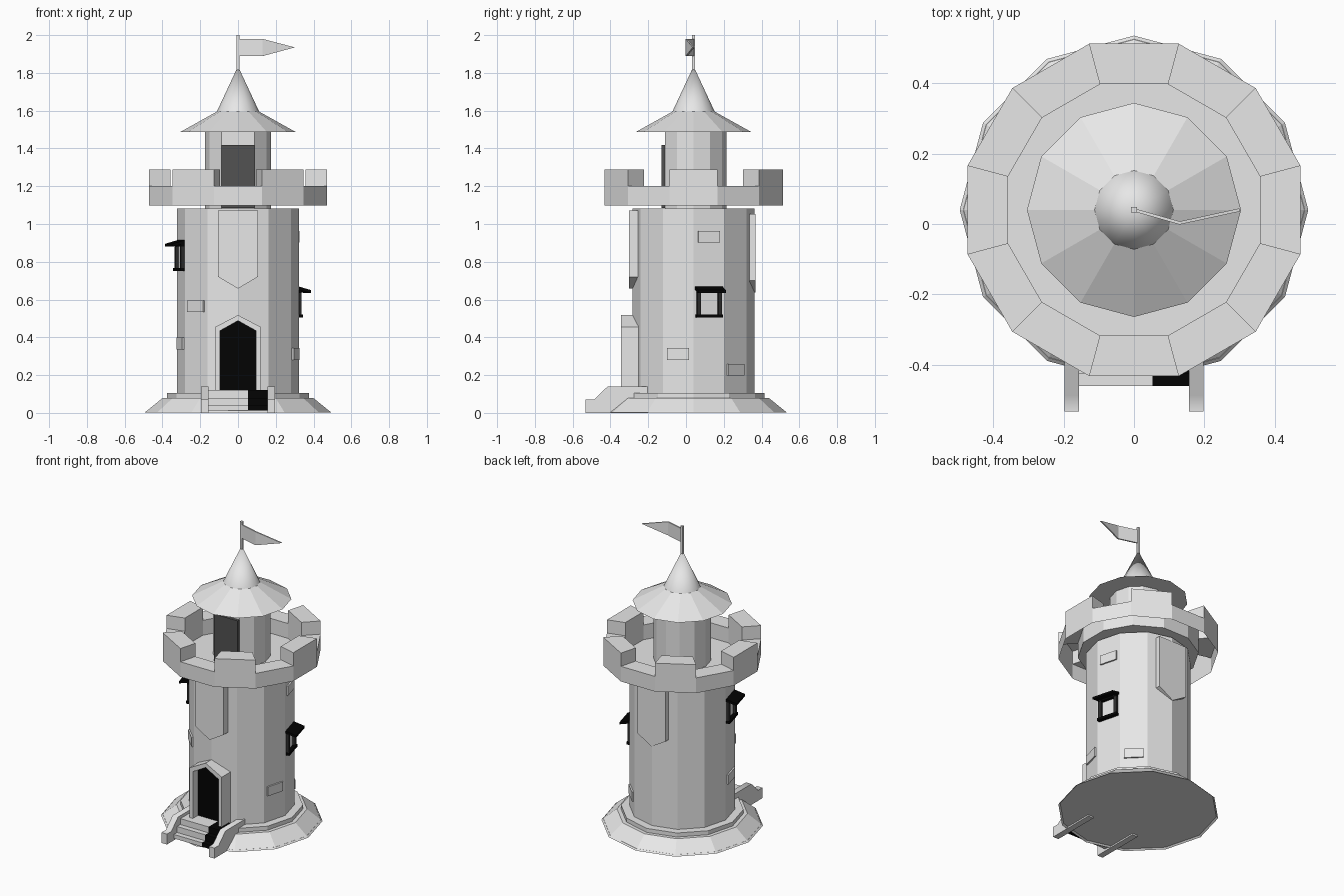
import bpy, bmesh, math
from mathutils import Vector

if "Cube" in bpy.data.objects:
    bpy.data.objects.remove(bpy.data.objects["Cube"])

CY = 0.04           # tower axis sits slightly behind the origin
N = 12              # sides of every round part


def material(name, v):
    m = bpy.data.materials.new(name)
    m.diffuse_color = (v, v, v, 1)
    m.use_nodes = True
    m.node_tree.nodes["Principled BSDF"].inputs["Base Color"].default_value = m.diffuse_color
    return m


STONE = material("light_stone", 0.8)
BLACK = material("black", 0.001)
DARK = material("window_grey", 0.025)
DOOR_GREY = material("dark_grey", 0.085)


def make(name, verts, faces, mat, fix=True):
    me = bpy.data.meshes.new(name)
    me.from_pydata([tuple(v) for v in verts], [], faces)
    bm = bmesh.new()
    bm.from_mesh(me)
    bmesh.ops.remove_doubles(bm, verts=bm.verts, dist=1e-5)
    if fix:
        bmesh.ops.recalc_face_normals(bm, faces=bm.faces)
    bm.to_mesh(me)
    bm.free()
    me.materials.append(mat)
    ob = bpy.data.objects.new(name, me)
    bpy.context.collection.objects.link(ob)
    return ob


def lathe(name, profile, mat=STONE, rot=0.0, start=0, count=N):
    """Turn an (r, z) profile about the tower axis in flat sides."""
    verts, faces, k = [], [], len(profile)
    for i in range(count + 1):
        a = math.radians(rot + (start + i) * 360 / N)
        verts += [(r * math.cos(a), CY + r * math.sin(a), z) for r, z in profile]
    for i in range(count):
        for j in range(k - 1):
            faces.append((i * k + j, (i + 1) * k + j, (i + 1) * k + j + 1, i * k + j + 1))
    return make(name, verts, faces, mat, False)


def extrude(name, pts, d0, d1, place, mat=STONE):
    """Extrude a 2D outline from d0 to d1; place maps (u, v, d) to the world."""
    k = len(pts)
    verts = [place(u, v, d) for d in (d0, d1) for u, v in pts]
    faces = [tuple(range(k)), tuple(range(k, 2 * k))]
    faces += [(i, (i + 1) % k, k + (i + 1) % k, k + i) for i in range(k)]
    return make(name, verts, faces, mat)


def on_wall(deg):
    a = math.radians(deg)
    out, side = Vector((math.cos(a), math.sin(a), 0)), Vector((-math.sin(a), math.cos(a), 0))
    return lambda u, v, d: Vector((0, CY, v)) + side * u + out * d


def wall_rect(u0, u1, z0, z1):
    return [(u0, z0), (u1, z0), (u1, z1), (u0, z1)]


# base and tower body
lathe("base", [(0, 0.01), (0.485, 0.01), (0.495, 0.001), (0.40, 0.078), (0.375, 0.078), (0.375, 0.105), (0.31, 0.105)])
lathe("tower_body", [(0.323, 0.1), (0.323, 1.082), (0.17, 1.082)])

# battlement: a shell open underneath, every other segment raised
RO, RI, LOW, HIGH = 0.489, 0.37, 1.2, 1.289
for i in range(N):
    raised = i % 2 == 0
    h = HIGH if raised else LOW
    lathe("merlon" if raised else "crenel",
          [(RO, 1.098), (RO, h), (RI, h), (RI, 1.1), (0.17, 1.1)], rot=-15, start=i, count=1)
    if raised:
        for s in (-1, 1):
            p = on_wall(i * 30 + 15 * s)
            ends = [p(0, LOW, RI), p(0, LOW, RO), p(0, HIGH, RO), p(0, HIGH, RI)]
            make("merlon_end", ends, [(0, 1, 2, 3) if s < 0 else (3, 2, 1, 0)], STONE, False)

# turret with a flat front holding a dark door
front = on_wall(-90)
lathe("turret_wall", [(0.175, 1.075), (0.175, 1.495)], start=10, count=10)
make("turret_lintel", [front(u, z, 0.1516) for u, z in wall_rect(-0.0875, 0.0875, 1.415, 1.495)],
     [(0, 1, 2, 3)], STONE, False)
extrude("turret_door", wall_rect(-0.0885, 0.0885, 1.085, 1.417), 0.15, 0.17, front, DOOR_GREY)

# pointed roof: faceted eaves, smooth spire
roof = lathe("roof", [(0, 1.488), (0.304, 1.488), (0.112, 1.595), (0.0, 1.835)])
for p in roof.data.polygons:
    p.use_smooth = p.center.z > 1.6

# flag pole and folded pennant
extrude("flag_pole", [(-0.008, CY - 0.008), (0.008, CY - 0.008), (0.008, CY + 0.008), (-0.008, CY + 0.008)],
        1.80, 2.0, lambda u, v, d: (u, v, d))
flag = make("flag", [(0, CY, 1.889), (0, CY, 1.98), (0.13, 0.003, 1.889), (0.13, 0.003, 1.98), (0.3, CY, 1.935)],
            [(0, 2, 3, 1), (2, 4, 3)], STONE, False)
sol = flag.modifiers.new("thickness", "SOLIDIFY")
sol.thickness, sol.offset = 0.009, 0

# banners on front and back
for name, deg, drop, out in (("front_banner", -90, 0, 0.342), ("back_banner", 90, 0.02, 0.327)):
    extrude(name, [(-0.105, 1.072 - drop), (-0.105, 0.72 - drop), (0, 0.658 - drop),
                   (0.105, 0.72 - drop), (0.105, 1.072 - drop)], 0.292, out, on_wall(deg))

# door surround and recessed door
extrude("door_frame", [(-0.12, 0.1), (-0.12, 0.455), (0, 0.518), (0.12, 0.455), (0.12, 0.1),
                       (0.095, 0.1), (0.095, 0.435), (0, 0.488), (-0.095, 0.435), (-0.095, 0.1)],
        0.27, 0.385, front)
extrude("door", [(-0.097, 0.1), (0.097, 0.1), (0.097, 0.436), (0, 0.49), (-0.097, 0.436)],
        0.28, 0.33, front, BLACK)


# steps (right end black) and sloping side walls
def across(u, v, d):
    return (d, u, v)


stairs = [(-0.46, 0.013), (-0.46, 0.04), (-0.425, 0.04), (-0.425, 0.08), (-0.39, 0.08),
          (-0.39, 0.12), (-0.27, 0.12), (-0.27, 0.013)]
extrude("steps", stairs, -0.16, 0.053, across)
extrude("steps_dark_end", stairs, 0.053, 0.157, across, BLACK)
cheek = [(-0.533, 0), (-0.533, 0.07), (-0.487, 0.07), (-0.415, 0.14), (-0.2, 0.14), (-0.2, 0)]
for s in (-1, 1):
    wall = extrude("stair_wall", cheek, s * 0.156, s * 0.197, across)
    for p in wall.data.polygons:
        p.use_smooth = p.normal.z > 0.5      # soft bend along the coping
        if p.normal.z < -0.5:
            p.flip()
    for e in wall.data.edges:
        a, b = (wall.data.vertices[v].co for v in e.vertices)
        e.use_edge_sharp = abs(a.x - b.x) < 1e-4 or min(a.z, b.z) < 0.01

# windows with sloping hoods
for name, deg, z in (("right_window", 15, 0.505), ("left_window", 195, 0.75)):
    w = on_wall(deg)
    extrude(name + "_sill", wall_rect(-0.072, 0.072, z, z + 0.017), 0.30, 0.336, w, BLACK)
    extrude(name + "_lintel", wall_rect(-0.068, 0.068, z + 0.13, z + 0.15), 0.30, 0.33, w, BLACK)
    for s in (-1, 1):
        extrude(name + "_post", wall_rect(s * 0.048, s * 0.068, z + 0.005, z + 0.15), 0.30, 0.33, w, DARK)
    extrude(name + "_hood", [(0.30, z + 0.15), (0.30, z + 0.168), (0.38, z + 0.145), (0.38, z + 0.13)],
            -0.075, 0.075, lambda u, v, d, w=w: w(d, v, u), BLACK)

# raised stones
for deg, z in ((225, 0.565), (195, 0.367), (15, 0.933), (-15, 0.312), (45, 0.228)):
    extrude("raised_stone", wall_rect(-0.06, 0.06, z - 0.031, z + 0.031), 0.30, 0.322, on_wall(deg))
